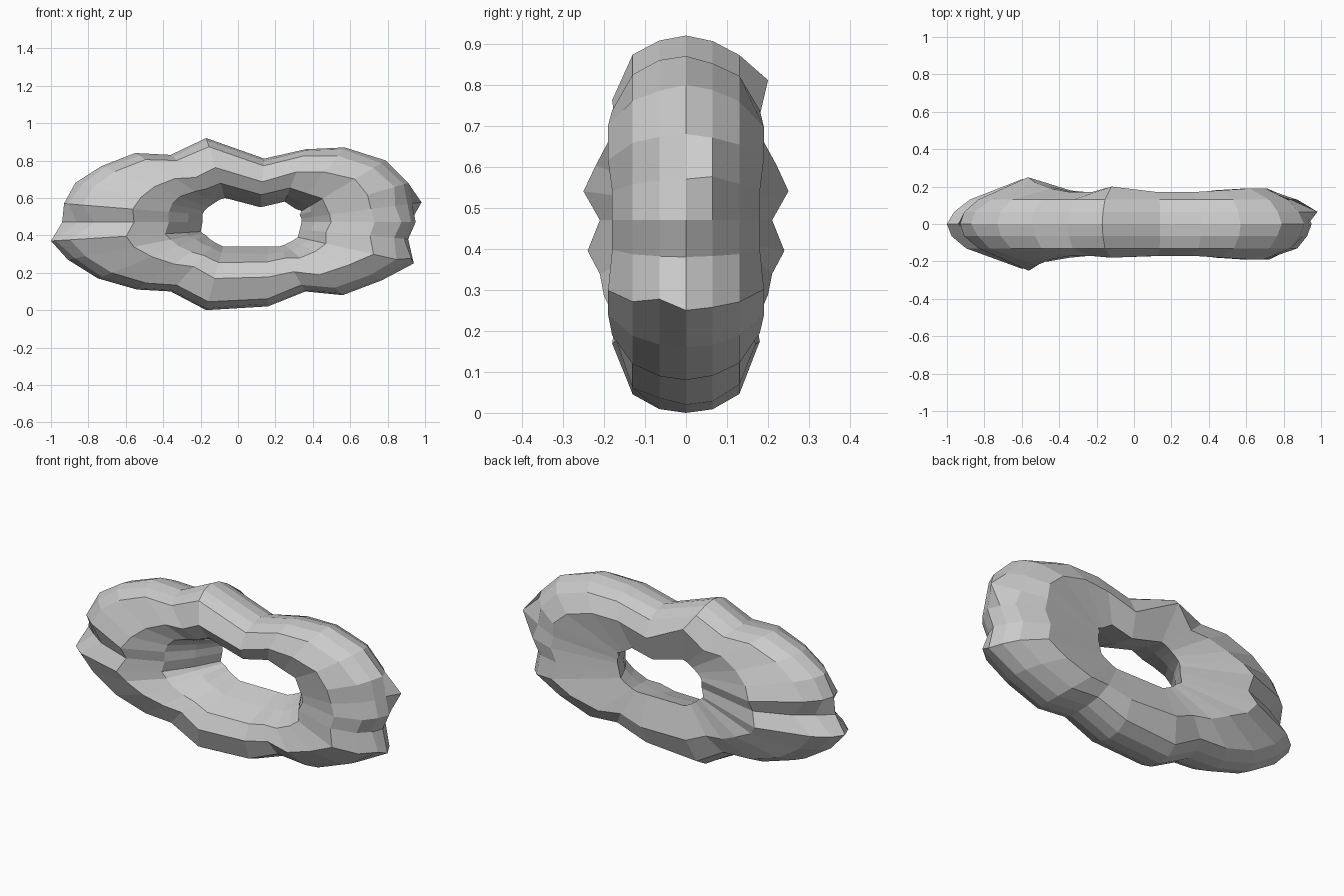
import bpy, bmesh, math, random
from mathutils import Vector

if "Cube" in bpy.data.objects:
    bpy.data.objects.remove(bpy.data.objects["Cube"], do_unlink=True)

random.seed(4)

# Ring stations in hundredths: outer x, outer z, hole x, hole z, half thickness
STATIONS = [
    (-100, 37, -20, 42, 24), (-94, 47, -19, 47, 21), (-93, 57, -19, 51, 25),
    (-87, 68, -18, 53, 22), (-73, 77, -16, 55, 19), (-55, 84, -13, 57, 17),
    (-36, 83, -10, 59, 17), (-17, 92, -7, 60, 18), (14, 81, 12, 55, 17),
    (36, 86, 25, 58, 17), (57, 87, 31, 54, 18), (79, 80, 34, 53, 19),
    (91, 68, 33, 51, 19), (93, 57, 34, 49, 18), (95, 47, 34, 47, 18),
    (91, 38, 33, 43, 18), (94, 25, 32, 39, 19), (77, 16, 29, 37, 19),
    (56, 8, 25, 35, 18), (36, 10, 22, 34, 16), (16, 2, 16, 34, 17),
    (-17, 0, -8, 34, 18), (-36, 10, -12, 36, 17), (-54, 11, -15, 38, 18),
    (-75, 17, -17, 40, 20), (-91, 27, -19, 41, 21),
]


def section(station):
    """Cross-section corners from the rim over the back, through the hole, to the front."""
    ox, oz, ix, iz, half = [n / 100 for n in station]
    outer, inner = Vector((ox, 0, oz)), Vector((ix, 0, iz))
    middle, reach = (outer + inner) / 2, (outer - inner) / 2
    # The crest sits further out towards the right end
    crest = 0.3 * max(0, ox)
    back = [(0.92, 0.065), (0.72, 0.13), (crest, half)]
    front = [(along, -depth) for along, depth in reversed(back)]
    # The hole flares towards the front and is narrowest near the back
    hole = [(-1, 0.13), (-0.78, 0), (-0.5, -0.13)]
    points = []
    for along, depth in [(1, 0)] + back + hole + front:
        # Slight chipping, except along the rim and the narrowest line
        chip = 0 if abs(along) == 1 else random.uniform(-0.03, 0.03)
        points.append(middle + reach * (along + chip) + Vector((0, depth, 0)))
    return points


def make_material(name, colour):
    material = bpy.data.materials.new(name)
    material.use_nodes = True
    material.diffuse_color = colour
    shader = material.node_tree.nodes["Principled BSDF"]
    shader.inputs["Base Color"].default_value = colour
    return material


# Rough stone ring
bm = bmesh.new()
rings = [[bm.verts.new(p) for p in section(s)] for s in STATIONS]
for i, ring in enumerate(rings):
    following = rings[(i + 1) % len(rings)]
    for k in range(len(ring)):
        n = (k + 1) % len(ring)
        bm.faces.new((ring[k], ring[n], following[n], following[k]))

# Notch in the shoulders of the left-hand end, both sides
for k in (1, 2, -2, -1):
    rings[1][k].co.x += 0.06

# Jagged corners: station, corner, shift
for index, k, shift in (
    (13, 1, (0.08, 0, 0.01)),
    (7, 3, (0, 0.02, 0.05)),
    (16, -1, (0.02, 0, 0.02)),
):
    rings[index][k].co += Vector(shift)

bmesh.ops.recalc_face_normals(bm, faces=bm.faces[:])
mesh = bpy.data.meshes.new("stone_ring")
bm.to_mesh(mesh)
bm.free()
mesh.materials.append(make_material("stone_grey", (0.6, 0.6, 0.6, 1)))
stone_ring = bpy.data.objects.new("stone_ring", mesh)
bpy.context.collection.objects.link(stone_ring)
